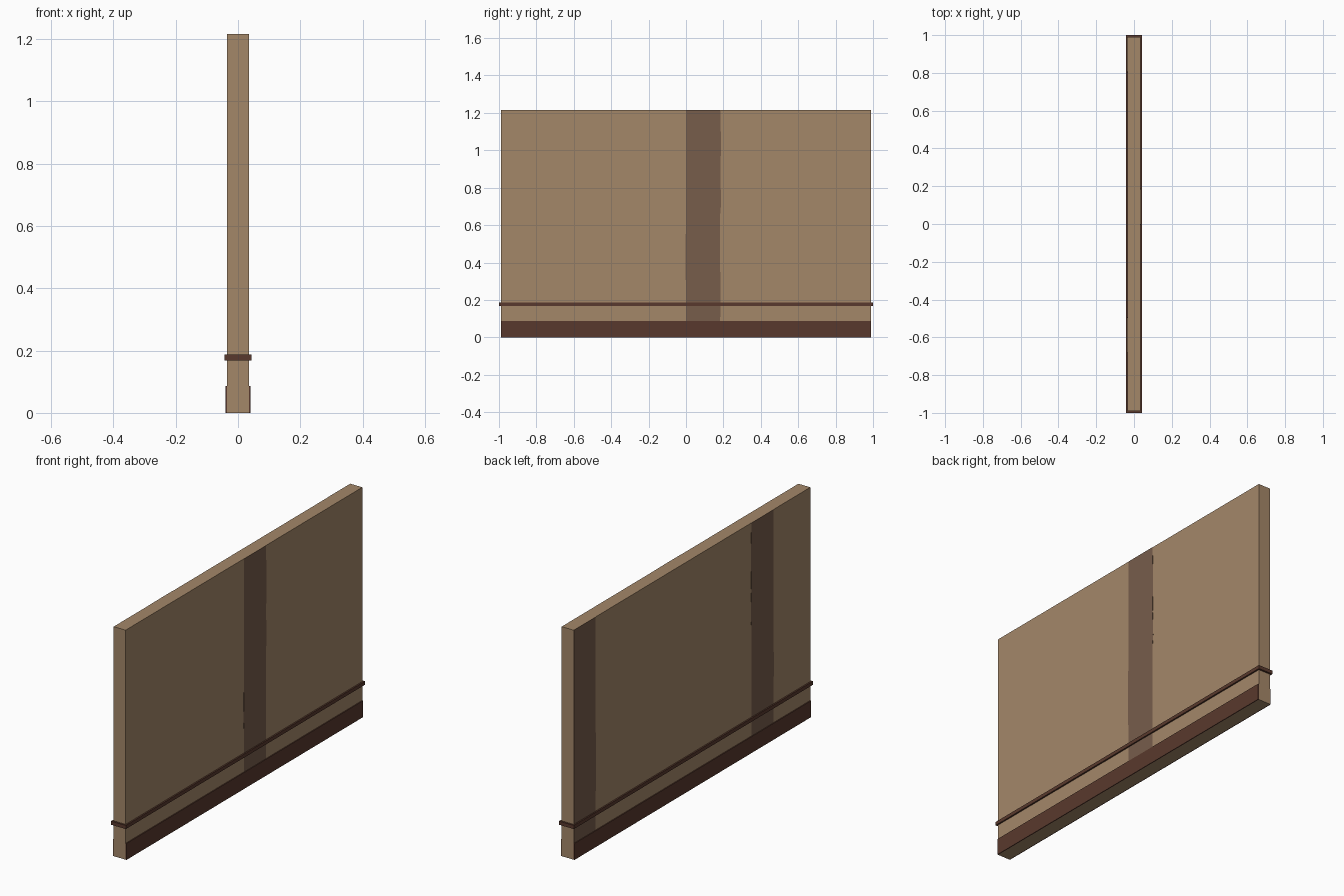
import bpy, bmesh

if "Cube" in bpy.data.objects:
    bpy.data.objects.remove(bpy.data.objects["Cube"])


def srgb(r, g, b):
    def lin(c):
        c /= 255
        return c / 12.92 if c <= 0.04045 else ((c + 0.055) / 1.055) ** 2.4
    return (lin(r), lin(g), lin(b), 1)


def material(name, rgb):
    m = bpy.data.materials.new(name)
    m.diffuse_color = srgb(*rgb)
    m.use_nodes = True
    m.node_tree.nodes["Principled BSDF"].inputs["Base Color"].default_value = m.diffuse_color
    return m


TAN = material("tan wall", (164, 135, 105))
STAIN = material("brown stripe", (119, 93, 75))
DARK = material("dark wood", (89, 57, 45))


def finish(name, bm, mat):
    bmesh.ops.recalc_face_normals(bm, faces=bm.faces)
    mesh = bpy.data.meshes.new(name)
    bm.to_mesh(mesh)
    bm.free()
    mesh.materials.append(mat)
    ob = bpy.data.objects.new(name, mesh)
    bpy.context.collection.objects.link(ob)


def box(name, lo, hi, mat):
    bm = bmesh.new()
    bmesh.ops.create_cube(bm, size=1)
    for v in bm.verts:
        v.co = [(a + b) / 2 + c * (b - a) for a, b, c in zip(lo, hi, v.co)]
    finish(name, bm, mat)


W, L, H = 0.035, 0.99, 1.215
BASE = 0.087

# Wall panel and the rail wrapping around it
box("wall_panel", (-W, -L, 0), (W, L, H), TAN)
box("chair_rail", (-0.043, -1, 0.168), (0.043, 1, 0.187), DARK)

# Baseboards on both long sides
for side, name in ((1, "right"), (-1, "left")):
    xs = sorted((side * W, side * 0.04))
    box("baseboard_" + name, (xs[0], -L, 0), (xs[1], L, BASE), DARK)


# Thin vertical stripes with slightly uneven edges
def stripe(name, side, y0, y1):
    rows = [(BASE, 0, 0), (0.28, 0, 0.001), (0.36, -0.004, 0),
            (0.5, -0.002, 0), (0.66, 0, 0.0), (0.72, 0, 0.005),
            (0.85, 0, 0.001), (1.05, 0, 0.004), (H, 0, 0)]
    outline = [(y0 + a, z) for z, a, b in rows]
    outline += [(y1 + b, z) for z, a, b in reversed(rows)]
    bm = bmesh.new()
    face = bm.faces.new([bm.verts.new((side * W, max(-L, min(L, y)), z))
                         for y, z in outline])
    ext = bmesh.ops.extrude_face_region(bm, geom=[face])
    for v in ext["geom"]:
        if isinstance(v, bmesh.types.BMVert):
            v.co.x += side * 0.001
    finish(name, bm, STAIN)


stripe("stripe_right", 1, 0.0, 0.183)
stripe("stripe_left_rear", -1, 0.807, 0.99)
stripe("stripe_left_front", -1, -0.68, -0.497)
